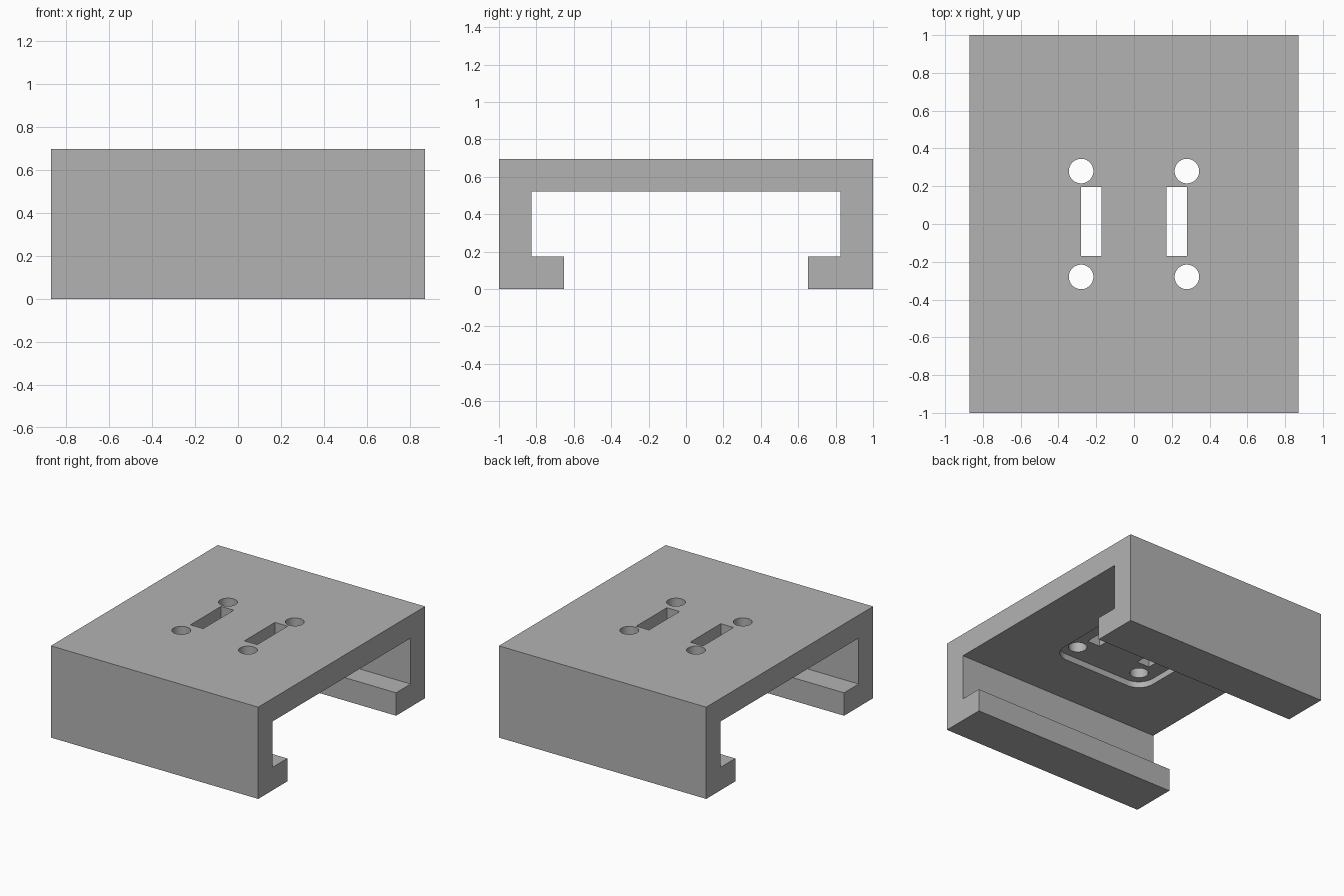
import bpy
import bmesh
import math

# Remove the default cube
cube = bpy.data.objects.get("Cube")
if cube:
    bpy.data.objects.remove(cube, do_unlink=True)

grey = bpy.data.materials.new("plain grey")
grey.use_nodes = True
COLOUR = (0.45, 0.45, 0.45, 1)
grey.diffuse_color = COLOUR
grey.node_tree.nodes["Principled BSDF"].inputs["Base Color"].default_value = COLOUR

HALF_X, HALF_Y, TOP = 0.87, 1.0, 0.696
WALL, LIP = 0.174, 0.348
CEILING = TOP - WALL


def prism(name, points, offset):
    """Extrude a closed outline of 3D points along an offset."""
    bm = bmesh.new()
    face = bm.faces.new([bm.verts.new(p) for p in points])
    new = bmesh.ops.extrude_face_region(bm, geom=[face])["geom"]
    verts = [g for g in new if isinstance(g, bmesh.types.BMVert)]
    bmesh.ops.translate(bm, verts=verts, vec=offset)
    bmesh.ops.recalc_face_normals(bm, faces=bm.faces)
    mesh = bpy.data.meshes.new(name)
    bm.to_mesh(mesh)
    bm.free()
    mesh.materials.append(grey)
    obj = bpy.data.objects.new(name, mesh)
    bpy.context.collection.objects.link(obj)
    return obj


def rounded_box(cx, cy, hx, hy, r, z, steps):
    """Outline of a rectangle whose corners are arcs of radius r."""
    points = []
    for q, (sx, sy) in enumerate([(1, 1), (-1, 1), (-1, -1), (1, -1)]):
        for i in range(steps + 1):
            a = (q + i / steps) * math.pi / 2
            points.append((cx + sx * (hx - r) + r * math.cos(a),
                           cy + sy * (hy - r) + r * math.sin(a), z))
    return points


def circle(cx, cy, r, z, n=48):
    return [(cx + r * math.cos(i * math.tau / n),
             cy + r * math.sin(i * math.tau / n), z) for i in range(n)]


def cut(target, cutter):
    mod = target.modifiers.new("cut", "BOOLEAN")
    mod.operation = "DIFFERENCE"
    mod.solver = "EXACT"
    mod.object = cutter
    bpy.context.view_layer.objects.active = target
    bpy.ops.object.modifier_apply(modifier=mod.name)
    bpy.data.objects.remove(cutter, do_unlink=True)


# Channel with inward lips, extruded across the width
inner, lip = HALF_Y - WALL, HALF_Y - LIP
half = [(HALF_Y, TOP), (HALF_Y, 0), (lip, 0), (lip, WALL), (inner, WALL), (inner, CEILING)]
profile = half + [(-y, z) for y, z in reversed(half)]
bracket = prism("clip_bracket", [(-HALF_X, y, z) for y, z in profile], (2 * HALF_X, 0, 0))

# Shallow rounded pocket in the underside of the plate
DEPTH, BELOW = 0.046, 0.05
cut(bracket, prism("pocket_cutter",
                   rounded_box(0, 0, 0.405, 0.405, 0.125, CEILING - BELOW, 12),
                   (0, 0, BELOW + DEPTH)))

# Screw holes and slots through the plate
for sx in (-1, 1):
    for sy in (-1, 1):
        cut(bracket, prism("hole_cutter", circle(sx * 0.28, sy * 0.28, 0.065, CEILING - BELOW),
                           (0, 0, 0.4)))
    x0, x1, y0, y1 = sx * 0.173, sx * 0.28, -0.17, 0.196
    z = CEILING - BELOW
    cut(bracket, prism("slot_cutter", [(x0, y0, z), (x1, y0, z), (x1, y1, z), (x0, y1, z)],
                       (0, 0, 0.4)))

# Smooth the round walls, keep the edges crisp
bpy.ops.object.select_all(action="DESELECT")
bracket.select_set(True)
bpy.context.view_layer.objects.active = bracket
bpy.ops.object.shade_smooth_by_angle(angle=math.radians(30))
